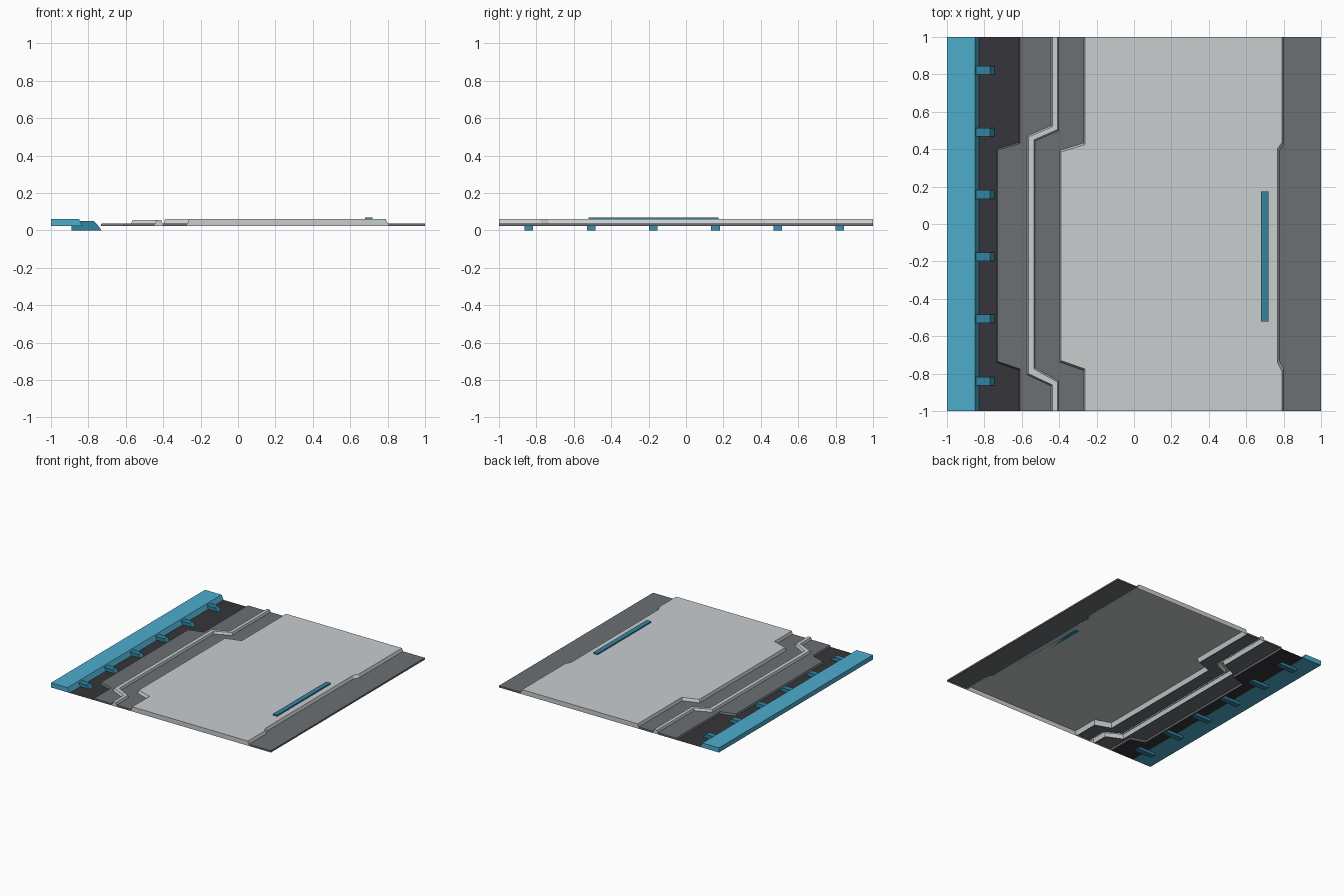
import bpy
import bmesh

if "Cube" in bpy.data.objects:
    bpy.data.objects.remove(bpy.data.objects["Cube"])

BASE, FLOOR, STRIPE_Z, TOP = 0.022, 0.036, 0.055, 0.06
MID_Y = -0.17


def material(name, code):
    m = bpy.data.materials.new(name)
    rgb = [int(code[i:i + 2], 16) / 255 for i in (0, 2, 4)]
    lin = [c / 12.92 if c <= 0.04045 else ((c + 0.055) / 1.055) ** 2.4 for c in rgb]
    m.diffuse_color = (*lin, 1)
    m.use_nodes = True
    m.node_tree.nodes["Principled BSDF"].inputs["Base Color"].default_value = m.diffuse_color
    return m


light = material("light_grey", "C9CDCF")
grey = material("mid_grey", "6B7073")
black = material("charcoal", "36353A")
blue = material("bright_blue", "4DACCE")
teal = material("deep_teal", "3384A1")


def finish(name, bm, mat):
    me = bpy.data.meshes.new(name)
    bm.to_mesh(me)
    bm.free()
    me.materials.append(mat)
    ob = bpy.data.objects.new(name, me)
    bpy.context.collection.objects.link(ob)
    return ob


def edge(outer, y1, inner, y2, y3, y4):
    """Stepped edge running from the back to the front."""
    return [(outer, 1), (outer, y1), (inner, y2), (inner, y3), (outer, y4), (outer, -1)]


def flare(line, side, s):
    """Move an edge outward by s, following the stepped corners."""
    out = []
    for x, y in line:
        dy = 0 if abs(y) == 1 else -side * s * (1 if y > MID_Y else -1)
        out.append((x + side * s, y + dy))
    return out


def plate(name, left, right, z, mat, slope_l=None, slope_r=None):
    """Open-bottomed plate; sides given a slope get a wall down to the base."""
    bm = bmesh.new()

    def verts(line, h):
        return [bm.verts.new((x, y, h)) for x, y in line]

    L, R = verts(left, z), verts(right, z)
    bm.faces.new(L + R[::-1])
    lo_l = verts(flare(left, -1, slope_l or 0), BASE)
    lo_r = verts(flare(right, 1, slope_r or 0), BASE)
    for s, up, lo in ((slope_l, L, lo_l), (slope_r, R, lo_r)):
        if s is not None:
            for i in range(len(up) - 1):
                q = [up[i], up[i + 1], lo[i + 1], lo[i]]
                bm.faces.new(q if up is R else q[::-1])
    for i in (0, -1):  # back and front end walls
        q = [L[i], R[i], lo_r[i], lo_l[i]]
        bm.faces.new(q if i == 0 else q[::-1])
    bmesh.ops.delete(bm, geom=[v for v in bm.verts if not v.link_faces], context='VERTS')
    bmesh.ops.recalc_face_normals(bm, faces=bm.faces)
    # an open sheet must face up
    bm.faces.ensure_lookup_table()
    if bm.faces[0].normal.z < 0:
        bmesh.ops.reverse_faces(bm, faces=bm.faces)
    return finish(name, bm, mat)


def prism(name, profile, y0, y1, mat):
    """Solid with an x-z profile, extruded along y."""
    bm = bmesh.new()
    f = bm.faces.new([bm.verts.new((x, y0, z)) for x, z in profile])
    ext = bmesh.ops.extrude_face_region(bm, geom=[f])["geom"]
    bmesh.ops.translate(bm, vec=(0, y1 - y0, 0),
                        verts=[v for v in ext if isinstance(v, bmesh.types.BMVert)])
    bmesh.ops.recalc_face_normals(bm, faces=bm.faces)
    return finish(name, bm, mat)


# Stepped edges of the plates (top outlines)
step = edge(-0.61, 0.43, -0.73, 0.395, -0.735, -0.775)
stripe_l = edge(-0.437, 0.52, -0.565, 0.465, -0.80, -0.86)
stripe_r = edge(-0.41, 0.505, -0.535, 0.45, -0.775, -0.845)
panel_l = edge(-0.262, 0.425, -0.39, 0.385, -0.73, -0.775)
panel_r = edge(0.79, 0.435, 0.767, 0.4, -0.74, -0.785)
S = 0.012

# Main raised panel, raised stripe and the lower grey plates
plate("main_panel", panel_l, panel_r, TOP, light, S, 0.016)
plate("raised_stripe", stripe_l, stripe_r, STRIPE_Z, light, 0.01, 0.01)
plate("outer_floor", step, flare(stripe_l, -1, 0.006), FLOOR, grey, 0.006)
plate("inner_floor", flare(stripe_r, 1, 0.006), flare(panel_l, -1, 0.008), FLOOR, grey)
plate("side_floor", flare(panel_r, 1, 0.01), [(1, y) for _, y in panel_r],
      FLOOR, grey, None, 0)

# Dark recessed sheet beside the rail
step_base = flare(step, -1, 0.006)
bm = bmesh.new()
outline = [(-0.86, 1), (-0.86, -1)] + step_base[::-1]
bm.faces.new([bm.verts.new((x, y, BASE)) for x, y in outline])
finish("dark_recess", bm, black)

# Edge rail
prism("edge_rail", [(-1, BASE), (-0.83, BASE), (-0.85, TOP), (-1, TOP)], -1, 1, blue)

# Row of clips holding the rail
clip = [(-0.89, 0), (-0.73, 0), (-0.745, 0.022), (-0.77, 0.05),
        (-0.85, 0.05), (-0.85, 0.024), (-0.89, 0.024)]
for i in range(6):
    y = -0.84 + i * 0.3325
    prism(f"rail_clip_{i + 1}", clip, y - 0.023, y + 0.023, teal)

# Thin accent bar on the panel
prism("accent_bar", [(0.68, TOP), (0.72, TOP), (0.72, 0.07), (0.68, 0.07)],
      -0.52, 0.175, teal)
